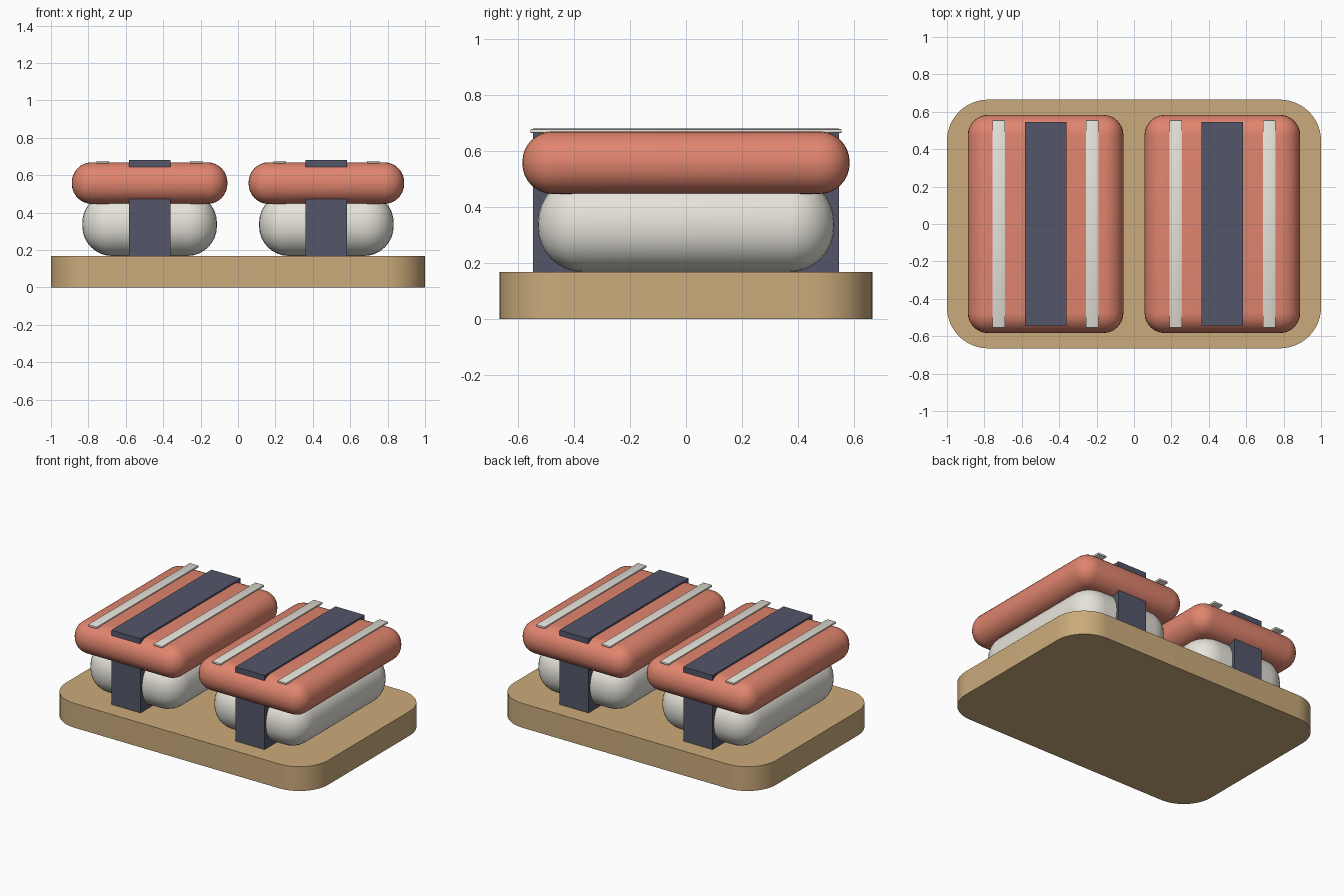
import bpy, bmesh

if "Cube" in bpy.data.objects:
    bpy.data.objects.remove(bpy.data.objects["Cube"])


def material(name, rgb):
    m = bpy.data.materials.new(name)
    m.diffuse_color = (*rgb, 1)
    m.use_nodes = True
    m.node_tree.nodes["Principled BSDF"].inputs["Base Color"].default_value = m.diffuse_color
    return m


WOOD = material("wood", (0.60, 0.41, 0.20))
RICE = material("rice_white", (0.79, 0.77, 0.70))
SALMON = material("salmon", (0.75, 0.235, 0.156))
NAVY = material("dark_navy", (0.087, 0.094, 0.144))


def block(name, x, half_x, half_y, z0, z1, mat, radius=0, segments=8, upright_only=False):
    """Box between z0 and z1, optionally with rounded edges."""
    bm = bmesh.new()
    bmesh.ops.create_cube(bm, size=2)
    for v in bm.verts:
        v.co.x *= half_x
        v.co.y *= half_y
        v.co.z *= (z1 - z0) / 2
    if radius:
        edges = [e for e in bm.edges if not upright_only
                 or abs(e.verts[0].co.z - e.verts[1].co.z) > 0.01]
        bmesh.ops.bevel(bm, geom=edges, offset=radius, segments=segments,
                        profile=0.5, affect='EDGES')
    mesh = bpy.data.meshes.new(name)
    bm.to_mesh(mesh)
    bm.free()
    mesh.materials.append(mat)
    ob = bpy.data.objects.new(name, mesh)
    ob.location = (x, 0, (z0 + z1) / 2)
    bpy.context.collection.objects.link(ob)
    if radius:
        bpy.ops.object.select_all(action='DESELECT')
        ob.select_set(True)
        bpy.context.view_layer.objects.active = ob
        bpy.ops.object.shade_smooth_by_angle(angle=0.6)
    return ob


# Serving board with rounded corners
block("board", 0, 1.0, 0.665, 0, 0.168, WOOD, 0.22, 12, upright_only=True)

for side, x in (("left", -0.4725), ("right", 0.4725)):
    # Rice bed, fish slice and seaweed band
    block(side + "_rice", x, 0.36, 0.528, 0.168, 0.505, RICE, 0.16)
    block(side + "_fish_slice", x, 0.416, 0.583, 0.446, 0.669, SALMON, 0.108)
    block(side + "_seaweed_band", x, 0.111, 0.545, 0.168, 0.68, NAVY)
    # Pale fat stripes on the fish
    for n, dx in (("outer", -0.25), ("inner", 0.25)):
        block(f"{side}_{n}_stripe", x + dx, 0.034, 0.555, 0.663, 0.677, RICE, 0.004, 2)
